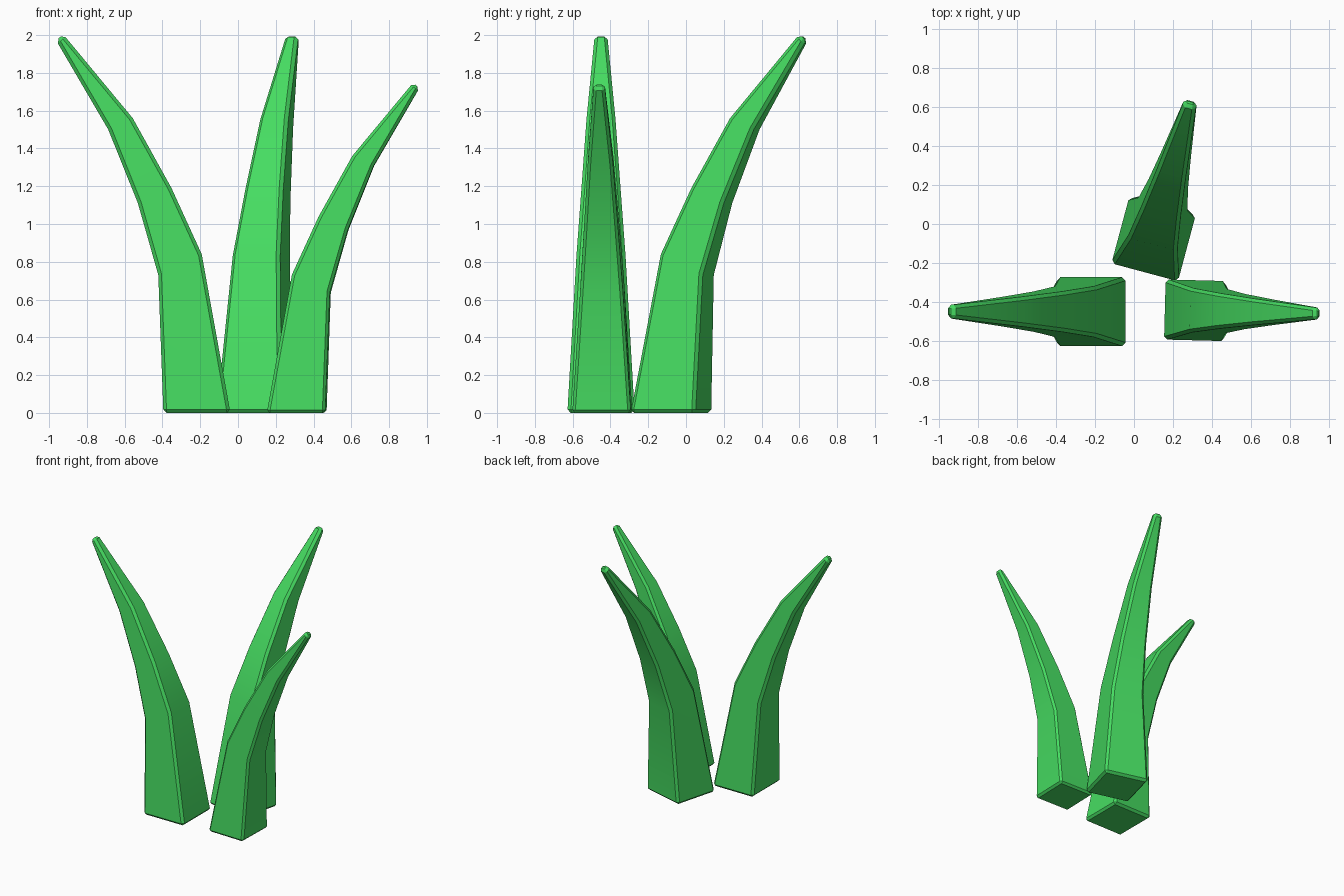
import bpy
import math
from mathutils import Vector

if "Cube" in bpy.data.objects:
    bpy.data.objects.remove(bpy.data.objects["Cube"], do_unlink=True)

# Leaf material
green = bpy.data.materials.new("leaf_green")
green.use_nodes = True
colour = (0.061, 0.716, 0.12, 1)
green.diffuse_color = colour
green.node_tree.nodes["Principled BSDF"].inputs["Base Color"].default_value = colour

# Blade cross-sections: outer (reach, height), inner (reach, height), half width
SECTIONS = [
    ((0.178, 0.0), (-0.177, 0.0), 0.178),
    ((0.205, 0.73), (-0.025, 0.84), 0.130),
    ((0.313, 1.11), (0.135, 1.19), 0.104),
    ((0.470, 1.50), (0.340, 1.56), 0.077),
    ((0.746, 1.972), (0.708, 2.004), 0.034),
]


def make_blade(name, x, y, angle, scale):
    """Four-sided tapering blade that bends outward along the given angle."""
    verts, faces = [], []
    for outer, inner, half in SECTIONS:
        for (u, z), side in ((outer, -1), (outer, 1), (inner, 1), (inner, -1)):
            verts.append(Vector((u, side * half, z)) * scale)
    for s in range(len(SECTIONS) - 1):
        for k in range(4):
            a, b = s * 4 + k, s * 4 + (k + 1) % 4
            faces.append((a, b, b + 4, a + 4))
    last = len(verts) - 4
    faces.append((3, 2, 1, 0))
    faces.append(tuple(range(last, last + 4)))

    mesh = bpy.data.meshes.new(name)
    mesh.from_pydata(verts, [], faces)
    mesh.materials.append(green)
    blade = bpy.data.objects.new(name, mesh)
    bpy.context.collection.objects.link(blade)
    blade.location = (x, y, 0)
    blade.rotation_euler.z = math.radians(angle)

    # Chamfer the long corners and both ends, leave the gentle bends alone
    bevel = blade.modifiers.new("chamfer", "BEVEL")
    bevel.width = 0.018 * scale
    bevel.segments = 1
    bevel.limit_method = "ANGLE"
    bevel.angle_limit = math.radians(40)
    bevel.use_clamp_overlap = False

    bpy.ops.object.select_all(action="DESELECT")
    blade.select_set(True)
    bpy.context.view_layer.objects.active = blade
    bpy.ops.object.modifier_apply(modifier=bevel.name)
    bpy.ops.object.shade_smooth_by_angle(angle=math.radians(30))


make_blade("right_blade", -0.217, -0.45, 180, 1.0)
make_blade("left_blade", 0.31, -0.443, -1.5, 0.872)
make_blade("back_blade", 0.10, -0.08, 75, 1.0)
